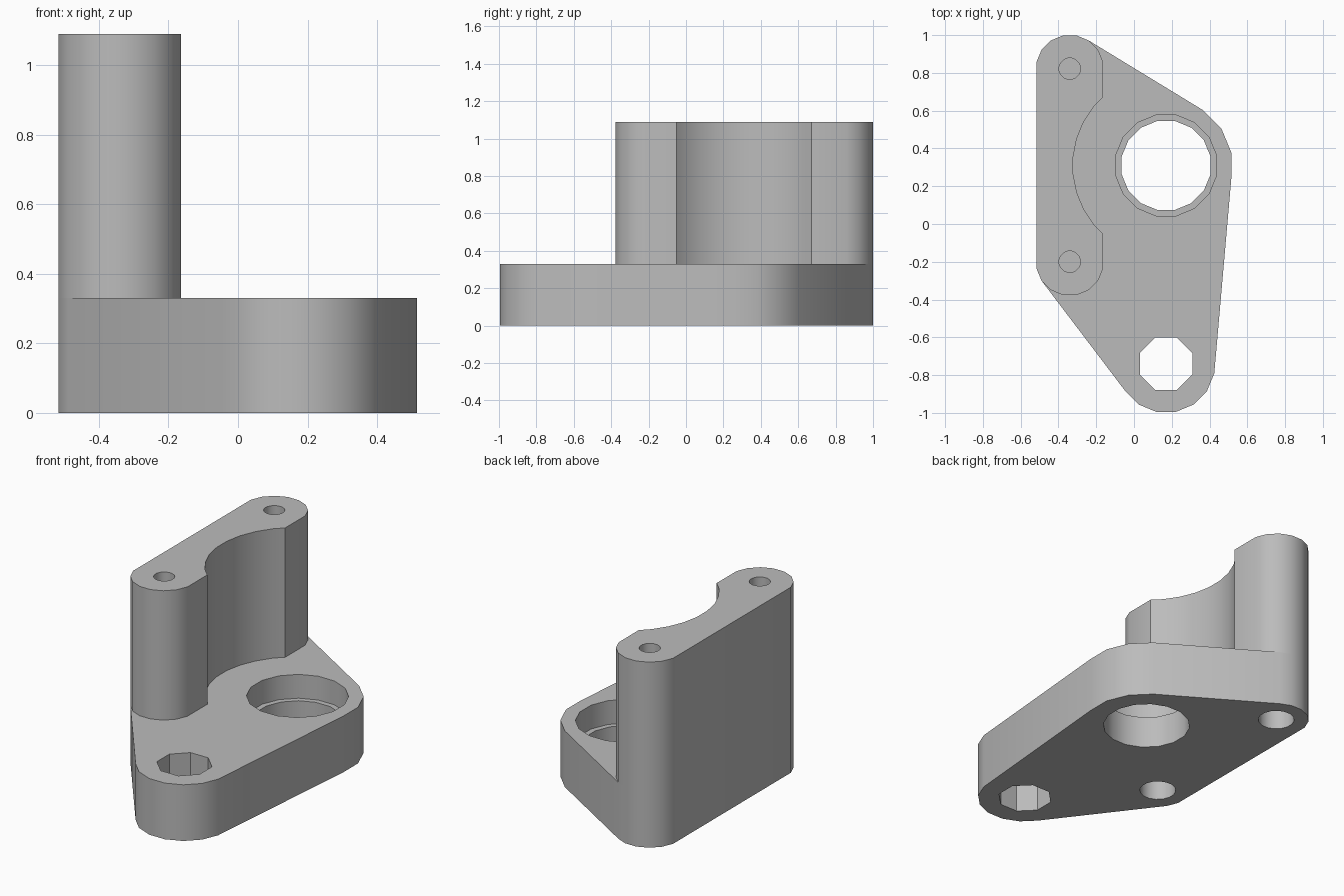
import bpy, bmesh
from math import cos, sin, tau, radians

cube = bpy.data.objects.get("Cube")
if cube:
    bpy.data.objects.remove(cube, do_unlink=True)

grey = bpy.data.materials.new("plain grey")
grey.use_nodes = True
colour = (0.5, 0.5, 0.5, 1)
grey.diffuse_color = colour
grey.node_tree.nodes["Principled BSDF"].inputs["Base Color"].default_value = colour

BASE_TOP, TOP = 0.33, 1.09
BIG, LOW = (0.17, 0.31), (0.17, -0.74)
POSTS = [(-0.34, 0.822), (-0.34, -0.20)]


def ring(centre, r, n=16):
    """Points of a circle with flats on the axes."""
    return [(centre[0] + r * cos(tau * (i + 0.5) / n),
             centre[1] + r * sin(tau * (i + 0.5) / n)) for i in range(n)]


def hull_prism(name, rings, z0, z1):
    """Upright solid wrapped tightly around the given rings."""
    bm = bmesh.new()
    for points in rings:
        for x, y in points:
            for z in (z0, z1):
                bm.verts.new((x, y, z))
    out = bmesh.ops.convex_hull(bm, input=bm.verts[:])
    loose = {v for v in out["geom_interior"] + out["geom_unused"]
             if isinstance(v, bmesh.types.BMVert)}
    bmesh.ops.delete(bm, geom=list(loose), context="VERTS")
    bmesh.ops.dissolve_limit(bm, angle_limit=radians(1),
                             verts=bm.verts[:], edges=bm.edges[:])
    bmesh.ops.recalc_face_normals(bm, faces=bm.faces[:])
    mesh = bpy.data.meshes.new(name)
    bm.to_mesh(mesh)
    bm.free()
    mesh.materials.append(grey)
    obj = bpy.data.objects.new(name, mesh)
    bpy.context.collection.objects.link(obj)
    return obj


def select(obj):
    bpy.ops.object.select_all(action="DESELECT")
    obj.select_set(True)
    bpy.context.view_layer.objects.active = obj


def bore(obj, centre, r, z0, z1, n=16):
    """Cut an upright hole and discard the cutter."""
    cutter = hull_prism("cutter", [ring(centre, r, n)], z0, z1)
    cutter.hide_render = True
    mod = obj.modifiers.new("bore", "BOOLEAN")
    mod.operation, mod.solver, mod.object = "DIFFERENCE", "EXACT", cutter
    select(obj)
    bpy.ops.object.modifier_apply(modifier=mod.name)
    bpy.data.objects.remove(cutter, do_unlink=True)


# Base plate wrapped around four rounded corners
post_rings = [ring(p, 0.18) for p in POSTS]
base = hull_prism("base_plate",
                  post_rings + [ring(BIG, 0.352), ring(LOW, 0.26)], 0, BASE_TOP)
bore(base, BIG, 0.24, -0.1, 0.5)           # through hole
bore(base, BIG, 0.272, 0.19, 0.5)          # stepped seat
bore(base, LOW, 0.15, -0.1, 0.5, 8)        # octagonal hole

# Upright wall with a curved recess
wall = hull_prism("upright_wall", post_rings, BASE_TOP, TOP)
bore(wall, BIG, 0.494, 0, 1.3, 32)

# Screw holes: wide from below, narrow from above
for post in POSTS:
    bore(base, post, 0.1, -0.1, 0.5)
    bore(wall, post, 0.057, 0.4, 1.3)

for part in (base, wall):
    select(part)
    bpy.ops.object.shade_smooth_by_angle(angle=radians(30))
